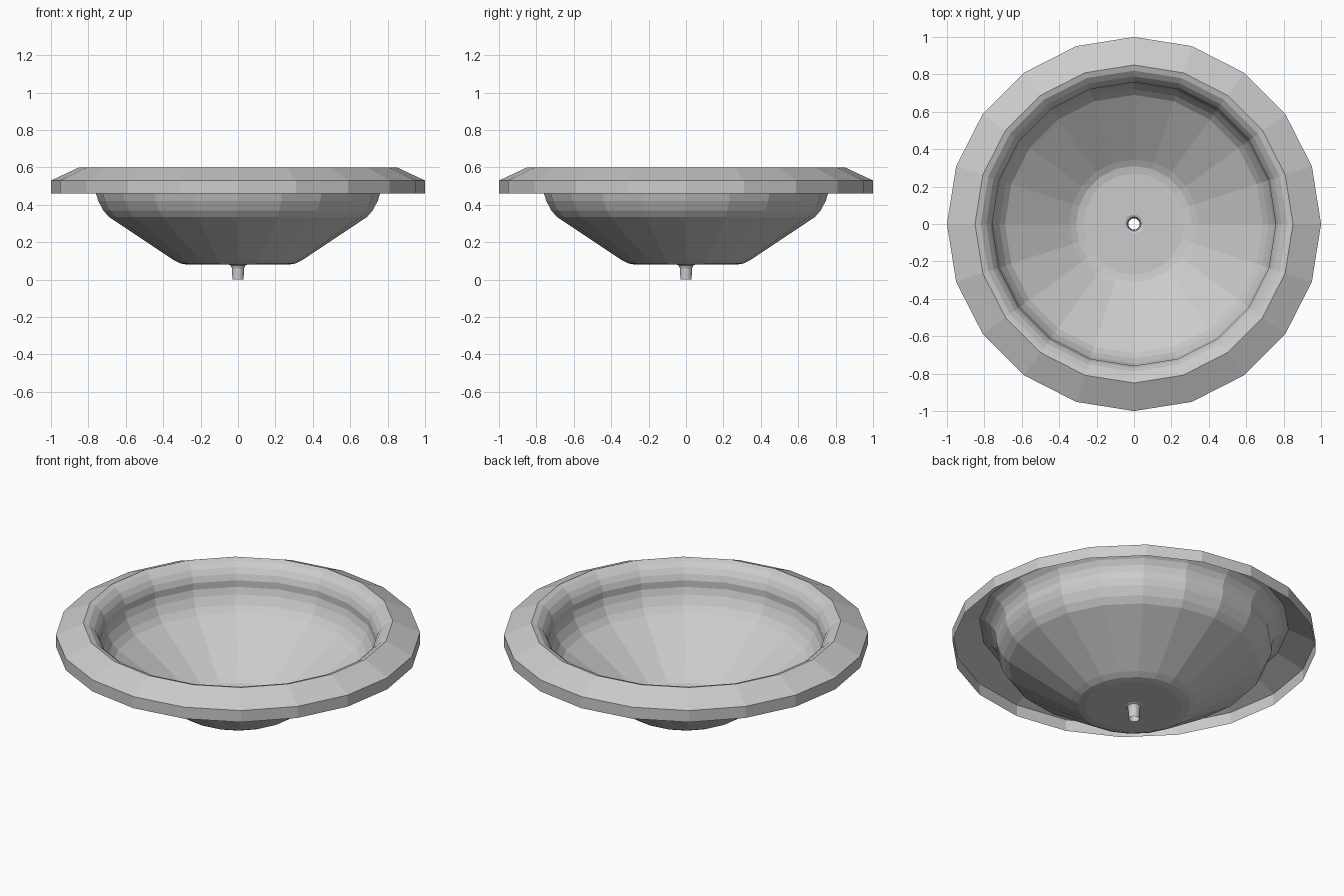
import bpy, bmesh
from math import cos, sin, tau

if "Cube" in bpy.data.objects:
    bpy.data.objects.remove(bpy.data.objects["Cube"])

SIDES = 20

# Single-sheet profile (radius, height): rim skirt, rolled lip, bowl, drain pipe
PROFILE = [
    (1.0, 0.46), (1.0, 0.53), (0.85, 0.60),
    (0.82, 0.59), (0.79, 0.565), (0.77, 0.535), (0.758, 0.50),
    (0.759, 0.46), (0.747, 0.42), (0.72, 0.37), (0.69, 0.335),
    (0.345, 0.105), (0.31, 0.087), (0.27, 0.08),
    (0.05, 0.08), (0.038, 0.075), (0.032, 0.06), (0.03, 0.0),
]


def lathe(name, profile, sides):
    bm = bmesh.new()
    rings = [[bm.verts.new((r * cos(tau * i / sides), r * sin(tau * i / sides), z))
              for i in range(sides)] for r, z in profile]
    for a, b in zip(rings, rings[1:]):
        for i in range(sides):
            j = (i + 1) % sides
            bm.faces.new((a[i], a[j], b[j], b[i]))
    mesh = bpy.data.meshes.new(name)
    bm.to_mesh(mesh)
    bm.free()
    obj = bpy.data.objects.new(name, mesh)
    bpy.context.collection.objects.link(obj)
    return obj


# Sink basin with open drain
lathe("sink_basin", PROFILE, SIDES)
